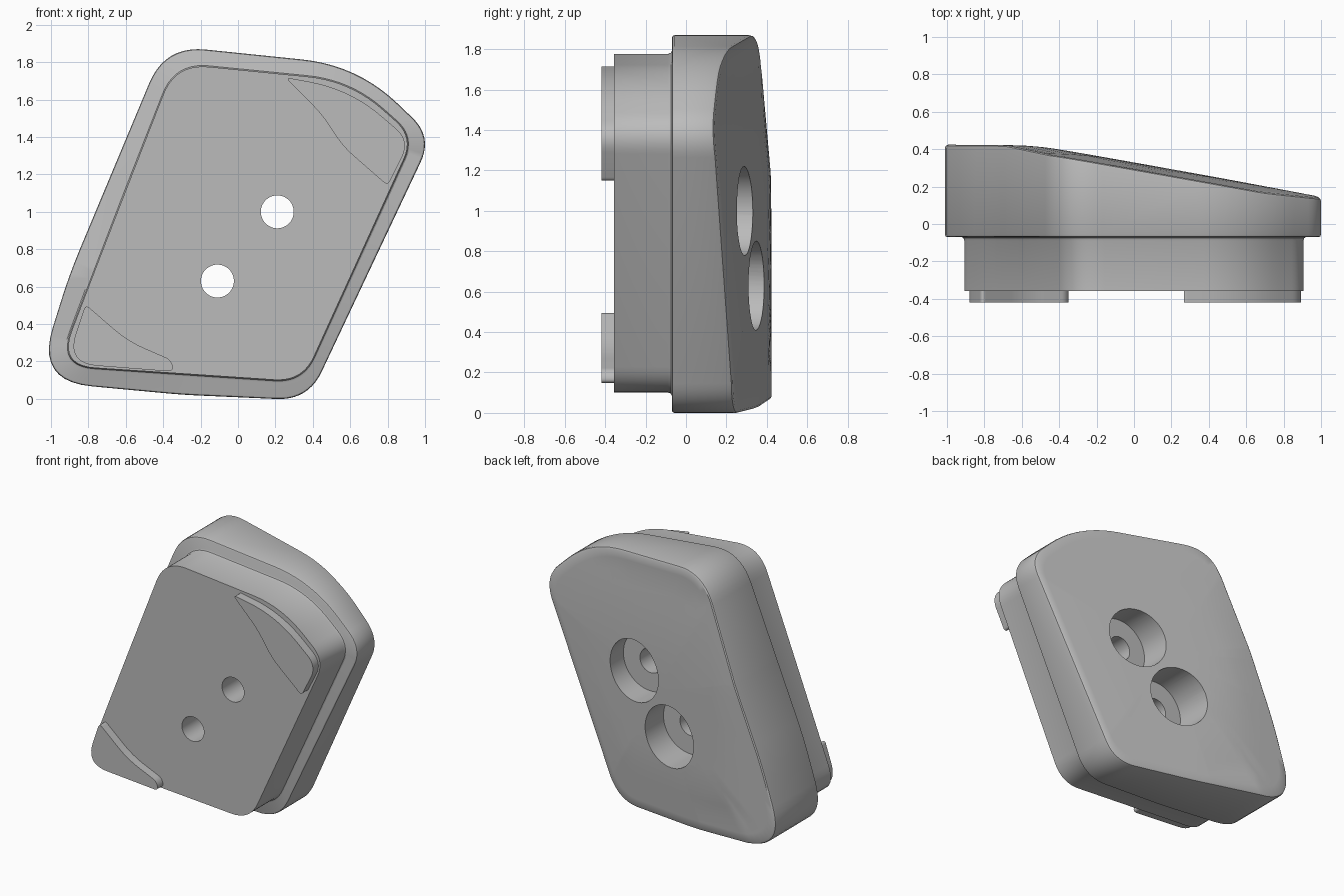
import bpy, bmesh, math
from mathutils import Vector

cube = bpy.data.objects.get("Cube")
if cube:
    bpy.data.objects.remove(cube)

grey = bpy.data.materials.new("plain_grey")
grey.use_nodes = True
grey.diffuse_color = (0.5, 0.5, 0.5, 1)
grey.node_tree.nodes["Principled BSDF"].inputs["Base Color"].default_value = (0.5, 0.5, 0.5, 1)


def rounded(corners, steps=10):
    """Outline in x, z with every corner (x, z, reach) eased by a curve."""
    pts = []
    for i, (x, z, reach) in enumerate(corners):
        c = Vector((x, z))
        a = Vector(corners[i - 1][:2]) - c
        b = Vector(corners[(i + 1) % len(corners)][:2]) - c
        a, b = a.normalized() * reach, b.normalized() * reach
        for k in range(steps + 1):
            t = k / steps
            pts.append(c + a * (1 - t) ** 2 + b * t ** 2)
    return pts


def loft(name, rings):
    """Skin a list of rings of 3D points and cap both ends."""
    bm = bmesh.new()
    loops = [[bm.verts.new(p) for p in ring] for ring in rings]
    n = len(loops[0])
    for low, high in zip(loops, loops[1:]):
        for i in range(n):
            j = (i + 1) % n
            bm.faces.new((low[i], low[j], high[j], high[i]))
    bm.faces.new(loops[0])
    bm.faces.new(loops[-1])
    bmesh.ops.recalc_face_normals(bm, faces=bm.faces)
    mesh = bpy.data.meshes.new(name)
    bm.to_mesh(mesh)
    bm.free()
    mesh.materials.append(grey)
    obj = bpy.data.objects.new(name, mesh)
    bpy.context.collection.objects.link(obj)
    return obj


def smooth(obj):
    bpy.ops.object.select_all(action="DESELECT")
    obj.select_set(True)
    bpy.context.view_layer.objects.active = obj
    bpy.ops.object.shade_smooth_by_angle(angle=math.radians(32))


def back_y(x, z):
    """Sloping back surface, flat along one side and dipping at both ends."""
    slope = 0.33 - 0.18 * x
    dip = 0.035 * min(1, max(0, z - 1) / 0.7) ** 2 + 0.03 * max(0, 1 - z / 0.4) * (x > -0.7)
    gap = 0.425 - slope
    cap = 0.425 - 0.5 * (gap + math.sqrt(gap * gap + 0.0004))
    return cap - dip


CENTRE = Vector((0, 0.93))


def ring(outline, y, inset=0.0):
    pts = [p + (CENTRE - p).normalized() * inset for p in outline]
    return [(p.x, y, p.y) for p in pts]


def back_ring(outline, scale, drop=0.0):
    pts = [CENTRE + (p - CENTRE) * scale for p in outline]
    return [(p.x, back_y(p.x, p.y) - drop, p.y) for p in pts]


# Outlines of the wide flange and the narrower plug
flange = rounded([(-0.39, 1.89, 0.22), (0.64, 1.784, 0.3), (1.04, 1.4, 0.15), (0.375, -0.008, 0.17),
                  (-0.3, 0.022, 0.1), (-1.08, 0.095, 0.3), (-0.9, 0.67, 0.15), (-0.7, 1.149, 0.05)])
plug = rounded([(-0.335, 1.793, 0.18), (0.6, 1.7, 0.23), (0.94, 1.4, 0.13), (0.345, 0.092, 0.15),
                (-0.3, 0.135, 0.1), (-0.96, 0.178, 0.2), (-0.772, 0.67, 0.1), (-0.6, 1.114, 0.05)])

# Body: plug, step, flange wall and sloping back
rings = [ring(plug, -0.357), ring(plug, -0.09), ring(plug, -0.075, -0.006), ring(plug, -0.07, -0.016),
         ring(flange, -0.07, 0.012), ring(flange, -0.066, 0.004), ring(flange, -0.056),
         back_ring(flange, 1, 0.018), back_ring(flange, 0.996, 0.006), back_ring(flange, 0.985)]
rings += [back_ring(flange, s) for s in (0.93, 0.85, 0.75, 0.65, 0.5, 0.35, 0.2, 0.05)]
body = loft("mounting_block", rings)

# Two screw holes, each with a wide recess from the back
for x, z in ((0.21, 1.0), (-0.11, 0.63)):
    profile = ((0.088, -0.6), (0.088, 0.1), (0.22, 0.1), (0.22, 0.7))
    cutter = loft("screw_hole_cutter", [
        [(x + r * math.cos(k * math.tau / 64), y, z + r * math.sin(k * math.tau / 64)) for k in range(64)]
        for r, y in profile])
    cutter.hide_render = True
    cut = body.modifiers.new("screw_hole", "BOOLEAN")
    cut.operation = "DIFFERENCE"
    cut.solver = "EXACT"
    cut.object = cutter
    bpy.context.view_layer.objects.active = body
    bpy.ops.object.modifier_apply(modifier=cut.name)
    bpy.data.objects.remove(cutter)
smooth(body)

# Raised corner pads on the front
upper = rounded([(0.25, 1.72, 0.04), (0.6, 1.655, 0.22), (0.92, 1.38, 0.1), (0.8, 1.14, 0.03),
                 (0.56, 1.35, 0.08), (0.45, 1.52, 0.08)])
lower = rounded([(-0.815, 0.505, 0.03), (-0.92, 0.19, 0.17), (-0.34, 0.145, 0.04), (-0.36, 0.21, 0.03),
                 (-0.59, 0.31, 0.1)])
for name, outline in (("upper_pad", upper), ("lower_pad", lower)):
    smooth(loft(name, [ring(outline, -0.419), ring(outline, -0.35)]))
